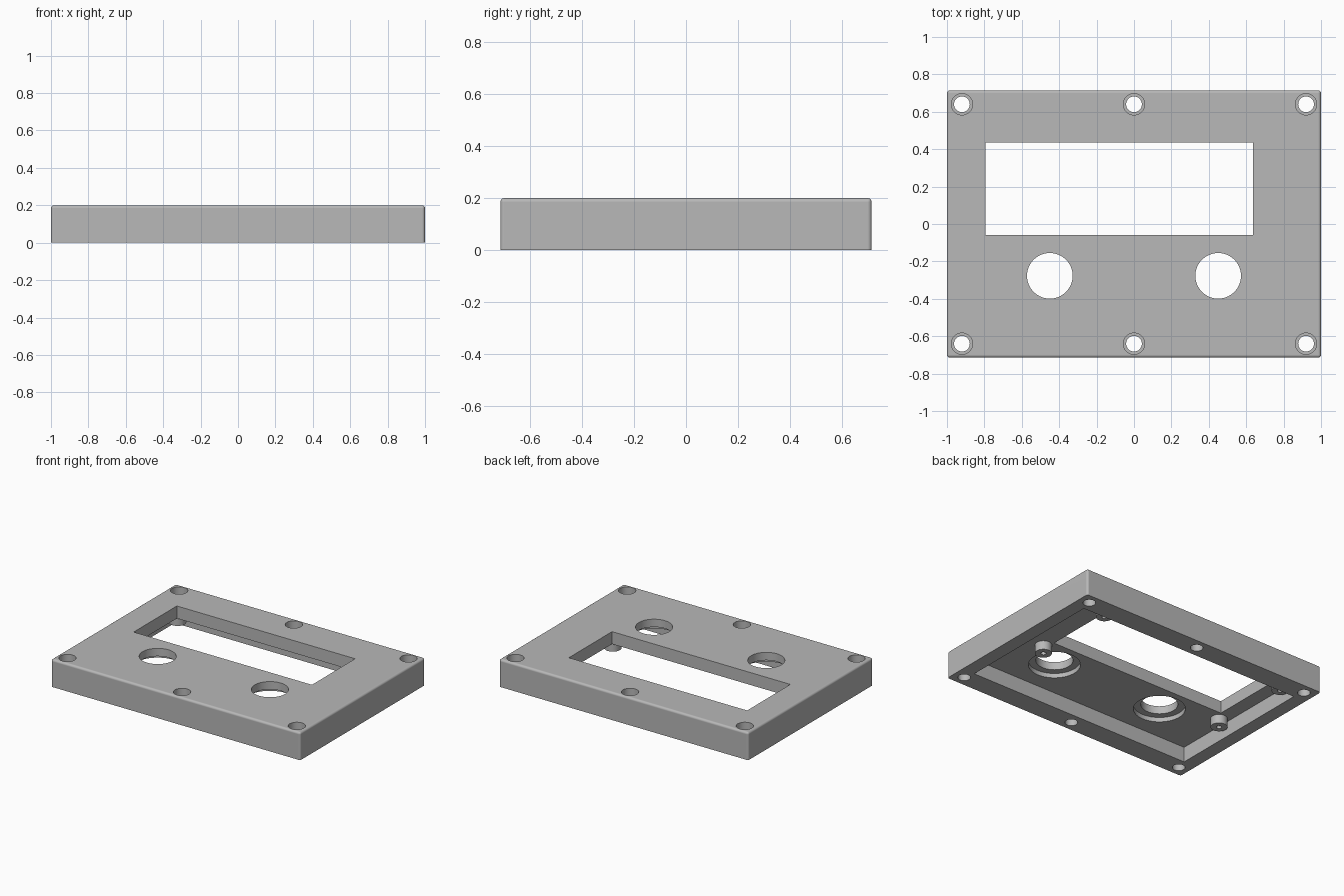
import bpy, bmesh, math
from mathutils import Matrix, Vector

if "Cube" in bpy.data.objects:
    bpy.data.objects.remove(bpy.data.objects["Cube"])

grey = bpy.data.materials.new("plain_grey")
grey.diffuse_color = (0.48, 0.48, 0.48, 1)
grey.use_nodes = True
grey.node_tree.nodes["Principled BSDF"].inputs["Base Color"].default_value = grey.diffuse_color


def make_object(name, bm):
    mesh = bpy.data.meshes.new(name)
    bm.to_mesh(mesh)
    bm.free()
    mesh.materials.append(grey)
    obj = bpy.data.objects.new(name, mesh)
    bpy.context.collection.objects.link(obj)
    return obj


def box(name, x0, x1, y0, y1, z0, z1, bevel=0):
    bm = bmesh.new()
    bmesh.ops.create_cube(bm, size=1)
    mid = Vector(((x0 + x1) / 2, (y0 + y1) / 2, (z0 + z1) / 2))
    size = Vector((x1 - x0, y1 - y0, z1 - z0))
    bm.transform(Matrix.Translation(mid) @ Matrix.Diagonal(size).to_4x4())
    if bevel:  # round every edge except the ones lying on the ground
        edges = [e for e in bm.edges if max(v.co.z for v in e.verts) > z0 + 1e-4]
        bmesh.ops.bevel(bm, geom=edges, offset=bevel, segments=4,
                        profile=0.5, affect='EDGES')
    return make_object(name, bm)


def cylinder(name, x, y, r, z0, z1, sides=48):
    bm = bmesh.new()
    bmesh.ops.create_cone(bm, cap_ends=True, segments=sides, radius1=r, radius2=r,
                          depth=z1 - z0,
                          matrix=Matrix.Translation((x, y, (z0 + z1) / 2)))
    return make_object(name, bm)


def cut(target, cutter):
    mod = target.modifiers.new("cut", 'BOOLEAN')
    mod.operation = 'DIFFERENCE'
    mod.solver = 'EXACT'
    mod.object = cutter
    bpy.context.view_layer.objects.active = target
    bpy.ops.object.modifier_apply(modifier=mod.name)
    bpy.data.objects.remove(cutter, do_unlink=True)


def finish(obj):
    bpy.ops.object.select_all(action='DESELECT')
    obj.select_set(True)
    bpy.context.view_layer.objects.active = obj
    bpy.ops.object.shade_smooth_by_angle(angle=math.radians(30))
    obj.modifiers.new("clean_normals", 'WEIGHTED_NORMAL').keep_sharp = True


PLATE_Z = 0.11   # underside of the face plate

# Cover shell, hollow from below
cover = box("cover", -1, 1, -0.715, 0.715, 0, 0.2, bevel=0.016)
cut(cover, box("cavity", -0.9, 0.9, -0.56, 0.56, -0.1, PLATE_Z))

# Display window
cut(cover, box("window", -0.795, 0.635, -0.06, 0.435, 0.05, 0.3))

# Knob holes with a wider recess on the underside
for x in (-0.45, 0.45):
    cut(cover, cylinder("knob_hole", x, -0.277, 0.122, 0.05, 0.3, 64))
    cut(cover, cylinder("knob_recess", x, -0.277, 0.171, 0.05, 0.143, 64))

# Counterbored screw holes around the rim
for x in (-0.92, 0, 0.92):
    for y in (-0.64, 0.64):
        cut(cover, cylinder("screw_hole", x, y, 0.042, -0.1, 0.3, 32))
        cut(cover, cylinder("screw_head_seat", x, y, 0.057, 0.1, 0.3, 32))
finish(cover)

# Four mounting posts with pilot holes around the window
for x in (-0.833, 0.673):
    for y in (-0.124, 0.5):
        post = cylinder("mounting_post", x, y, 0.056, 0.046, PLATE_Z + 0.01, 32)
        cut(post, cylinder("pilot_hole", x, y, 0.018, 0, 0.1, 16))
        finish(post)
